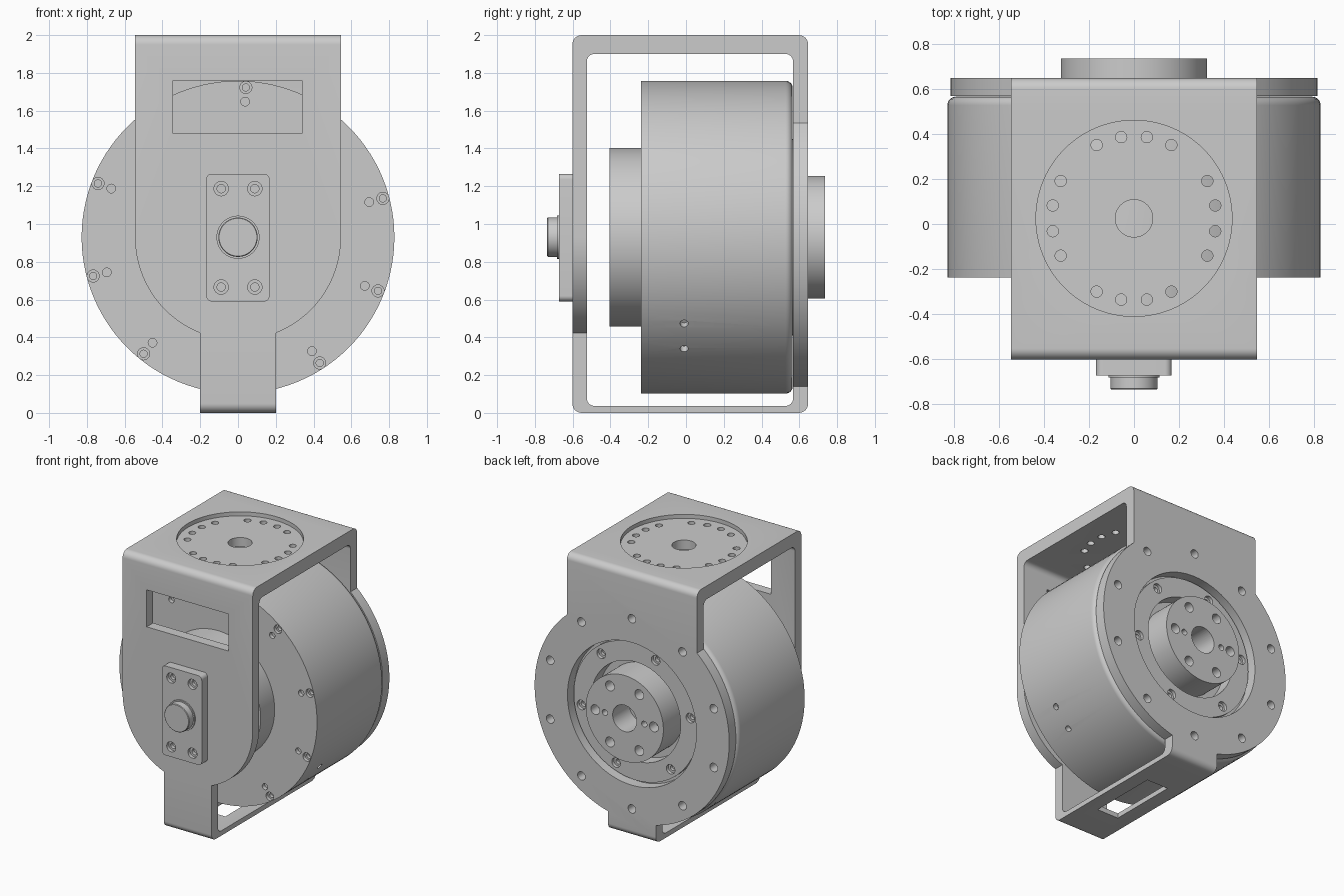
import bpy, bmesh
from math import sin, cos, acos, radians, pi
from mathutils import Matrix, Vector

if "Cube" in bpy.data.objects:
    bpy.data.objects.remove(bpy.data.objects["Cube"])

AXIS = 0.93          # height of the motor axis
parts = []

grey = bpy.data.materials.new("metal grey")
grey.use_nodes = True
colour = (0.6, 0.6, 0.6, 1)
grey.diffuse_color = colour
grey.node_tree.nodes["Principled BSDF"].inputs["Base Color"].default_value = colour


def finish(name, bm, part=True):
    bmesh.ops.recalc_face_normals(bm, faces=bm.faces)
    mesh = bpy.data.meshes.new(name)
    bm.to_mesh(mesh)
    bm.free()
    obj = bpy.data.objects.new(name, mesh)
    bpy.context.scene.collection.objects.link(obj)
    if part:
        mesh.materials.append(grey)
        parts.append(obj)
    return obj


def prism(name, points, axis, start, end, part=True):
    """Extrude a 2D outline along x (points are y, z) or y (points are x, z)."""
    bm = bmesh.new()
    place = (lambda p: (start, p[0], p[1])) if axis == "x" else (lambda p: (p[0], start, p[1]))
    face = bm.faces.new([bm.verts.new(place(p)) for p in points])
    new = bmesh.ops.extrude_face_region(bm, geom=[face])["geom"]
    step = Vector((end - start, 0, 0)) if axis == "x" else Vector((0, end - start, 0))
    bmesh.ops.translate(bm, vec=step, verts=[v for v in new if isinstance(v, bmesh.types.BMVert)])
    return finish(name, bm, part)


def rounded(a0, a1, b0, b1, r, n=8):
    corners = [(a1 - r, b1 - r, 0), (a0 + r, b1 - r, 90), (a0 + r, b0 + r, 180), (a1 - r, b0 + r, 270)]
    return [(a + r * cos(radians(t + 90 * i / n)), b + r * sin(radians(t + 90 * i / n)))
            for a, b, t in corners for i in range(n + 1)]


def lathe(name, profile, part=True):
    """Turn (radius, y) points around the motor axis."""
    bm = bmesh.new()
    vs = [bm.verts.new((r, y, AXIS)) for r, y in profile]
    es = [bm.edges.new(pair) for pair in zip(vs, vs[1:])]
    bmesh.ops.spin(bm, geom=vs + es, cent=(0, 0, AXIS), axis=(0, 1, 0),
                   angle=2 * pi, steps=112, use_duplicate=False)
    bmesh.ops.remove_doubles(bm, verts=bm.verts, dist=1e-5)
    return finish(name, bm, part)


def pegs(centres, radius, half, direction=(0, 1, 0), segments=24):
    """One cutter made of several equal cylinders."""
    bm = bmesh.new()
    for c in centres:
        d = direction(c) if callable(direction) else Vector(direction)
        m = Matrix.Translation(c) @ d.to_track_quat("Z", "Y").to_matrix().to_4x4()
        bmesh.ops.create_cone(bm, cap_ends=True, segments=segments, radius1=radius,
                              radius2=radius, depth=2 * half, matrix=m)
    return finish("cutter", bm, False)


def cut(obj, tool, operation="DIFFERENCE"):
    mod = obj.modifiers.new("cut", "BOOLEAN")
    mod.object, mod.operation, mod.solver = tool, operation, "EXACT"
    bpy.context.view_layer.update()
    graph = bpy.context.evaluated_depsgraph_get()
    mesh = bpy.data.meshes.new_from_object(obj.evaluated_get(graph))
    obj.modifiers.clear()
    obj.data = mesh
    bpy.data.objects.remove(tool)


def box(x0, x1, y0, y1, z0, z1):
    return prism("cutter", [(x0, z0), (x1, z0), (x1, z1), (x0, z1)], "y", y0, y1, False)


def circle(count, radius, y, first=90):
    return [(radius * cos(radians(first + 360 * i / count)), y,
             AXIS + radius * sin(radians(first + 360 * i / count))) for i in range(count)]


def screw_holes(obj, centres, head, socket):
    cut(obj, pegs(centres, head, 0.025))
    cut(obj, pegs(centres, socket, 0.05))


# Bracket: a rounded loop trimmed to a front and a back outline
def outline(r, n=40):
    a0, a1 = acos(min(1, 0.545 / r)), -acos(0.2 / r)
    side = [(0.545, 2.1)]
    side += [(r * cos(a0 + (a1 - a0) * i / n), AXIS + r * sin(a0 + (a1 - a0) * i / n)) for i in range(n + 1)]
    side.append((0.2, -0.1))
    return side + [(-x, z) for x, z in reversed(side)]


def bracket(name, r, y0, y1):
    obj = prism(name, rounded(-0.602, 0.647, 0, 2, 0.05), "x", -0.95, 0.95)
    cut(obj, prism("cutter", rounded(-0.525, 0.567, 0.037, 1.9, 0.04), "x", -1, 1, False))
    cut(obj, prism("cutter", outline(r), "y", y0, y1, False), "INTERSECT")
    return obj


front = bracket("bracket_front", 0.545, -0.8, 0.5)
cut(front, box(-0.343, 0.34, -0.7, -0.5, 1.48, 1.76))
cut(front, box(-0.09, 0.09, -0.28, 0.25, -0.1, 0.1))

# Round seat in the top with mounting holes
seat = Vector((0, 0.025, 2))
cut(front, pegs([seat], 0.435, 0.03, (0, 0, 1), 96))
ring = [seat + Vector((0.365 * cos(radians(q + a)), 0.365 * sin(radians(q + a)), 0))
        for q in (0, 90, 180, 270) for a in (-27, -9, 9, 27)]
cut(front, pegs(ring, 0.025, 0.2, (0, 0, 1)))
cut(front, pegs([seat], 0.083, 0.2, (0, 0, 1), 48))

# Back flange with its opening and ten bolt holes
back = bracket("bracket_back", 0.815, 0.5, 0.8)
cut(back, pegs([(0, 0.6, AXIS)], 0.54, 0.2, segments=96))
cut(back, pegs(circle(10, 0.72, 0.6), 0.032, 0.2))

# Motor housing with a rounded rear edge and a raised rear ring
edge = [(0.79 + 0.038 * cos(radians(a)), 0.527 + 0.038 * sin(radians(a))) for a in range(0, 91, 15)]
housing = lathe("motor_housing", [(0, -0.237), (0.828, -0.237)] + edge +
                [(0.52, 0.565), (0.52, 0.6), (0.375, 0.6), (0.375, 0.5), (0, 0.5)])
screw_holes(housing, circle(10, 0.794, -0.237, 87), 0.032, 0.019)
cut(housing, pegs(circle(10, 0.719, -0.237, 87), 0.023, 0.03))
screw_holes(housing, circle(6, 0.462, 0.6, 51), 0.036, 0.02)

# Two small holes low on the left side
low = [(0.828 * cos(radians(a)), -0.01, AXIS + 0.828 * sin(radians(a))) for a in (-33.5, -45.5)]
cut(housing, pegs(low, 0.022, 0.04, lambda c: Vector((c[0], 0, c[2] - AXIS))))

# Front hub of the motor
lathe("motor_hub", [(0, -0.405), (0.473, -0.405), (0.473, -0.23), (0, -0.23), (0, -0.405)])

# Output flange with a bore, bolt holes and pin holes
flange = lathe("output_flange", [(0, 0.49), (0.325, 0.49), (0.325, 0.735), (0, 0.735), (0, 0.49)])
cut(flange, pegs([(0, 0.735, AXIS)], 0.1, 0.2, segments=48))
cut(flange, pegs(circle(6, 0.245, 0.735, 0), 0.037, 0.08))
cut(flange, pegs(circle(2, 0.165, 0.735, 0), 0.022, 0.06))

# Bearing plate on the front wall, with four screws and a pivot pin
plate = prism("bearing_plate", rounded(-0.168, 0.167, 0.59, 1.266, 0.03), "y", -0.672, -0.59)
screw_holes(plate, [(x, -0.672, z) for x in (-0.089, 0.089) for z in (0.666, 1.187)], 0.038, 0.022)
lathe("pivot_pin", [(0, -0.735), (0.1, -0.735), (0.104, -0.731), (0.104, -0.682),
                    (0.114, -0.682), (0.114, -0.66), (0, -0.66), (0, -0.735)])

# Smooth curved surfaces, keeping the edges crisp
bpy.ops.object.select_all(action="DESELECT")
for obj in parts:
    obj.select_set(True)
bpy.context.view_layer.objects.active = parts[0]
bpy.ops.object.shade_smooth_by_angle(angle=radians(30))
